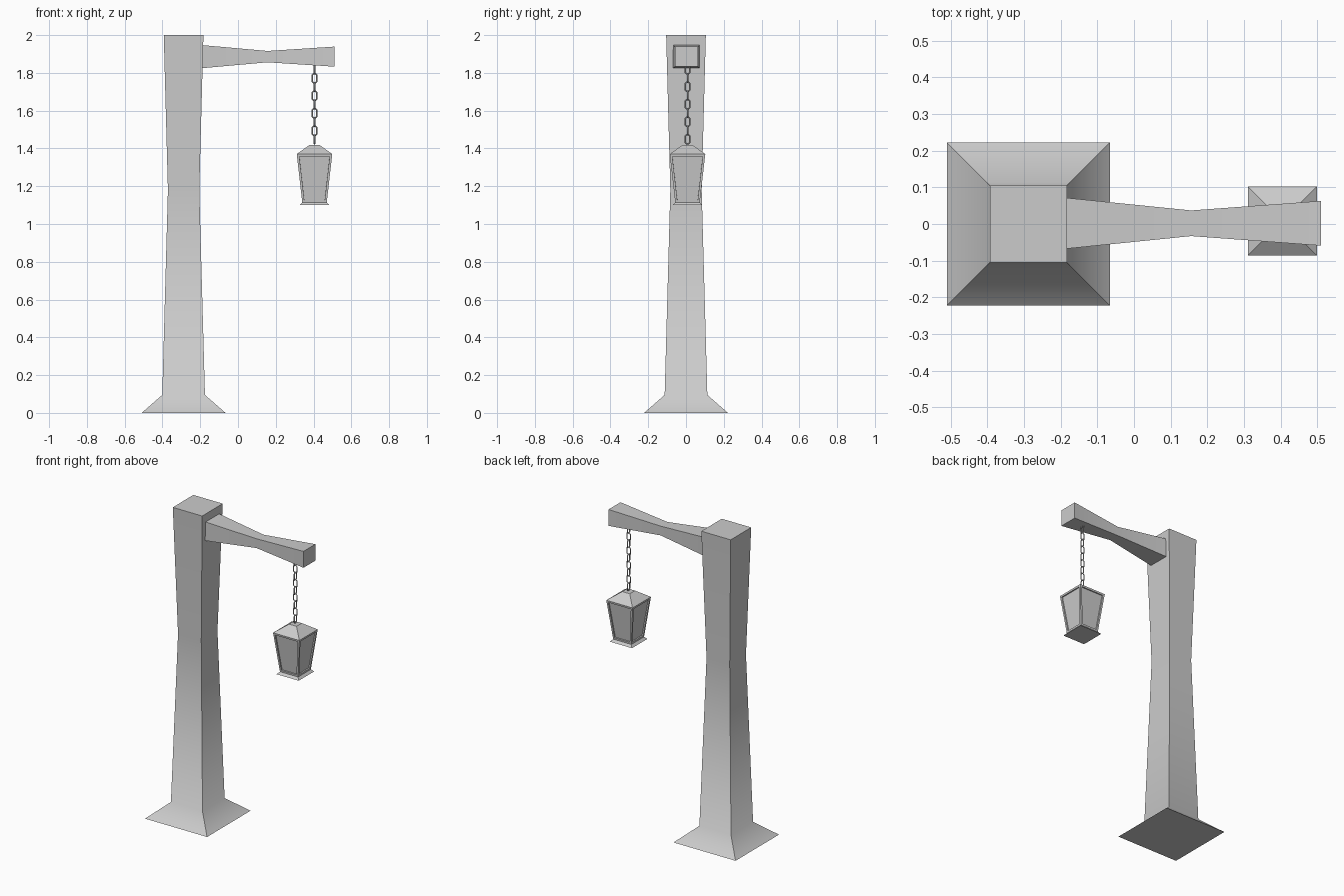
import bpy, bmesh, math
from mathutils import Vector

if "Cube" in bpy.data.objects:
    bpy.data.objects.remove(bpy.data.objects["Cube"])


def make_object(name, bm, angle=30):
    bmesh.ops.recalc_face_normals(bm, faces=bm.faces)
    mesh = bpy.data.meshes.new(name)
    bm.to_mesh(mesh)
    bm.free()
    obj = bpy.data.objects.new(name, mesh)
    bpy.context.collection.objects.link(obj)
    bpy.ops.object.select_all(action='DESELECT')
    obj.select_set(True)
    bpy.context.view_layer.objects.active = obj
    bpy.ops.object.shade_smooth_by_angle(angle=math.radians(angle))
    return obj


def loft(sections, place):
    """Join rectangles (position, half_u, half_v) into a closed body."""
    bm = bmesh.new()
    rings = [[bm.verts.new(place(t, u * su, v * sv))
              for su, sv in ((-1, -1), (1, -1), (1, 1), (-1, 1))]
             for t, u, v in sections]
    sides = []
    for a, b in zip(rings, rings[1:]):
        sides.append([bm.faces.new((a[i], a[(i + 1) % 4], b[(i + 1) % 4], b[i]))
                      for i in range(4)])
    bm.faces.new(rings[0][::-1])
    bm.faces.new(rings[-1])
    return bm, sides


# Post: flared foot, narrow waist, wider top
bm, _ = loft([(0, .222, .222), (.095, .113, .113), (1.18, .083, .083), (2, .105, .105)],
             lambda t, u, v: (-.288 + u, v, t))
make_object("post", bm, 52)

# Arm: pinched in the middle
bm, _ = loft([(-.19, .07, .061), (.156, .035, .030), (.51, .061, .053)],
             lambda t, u, v: (t, .002 + u, 1.886 + v))
make_object("arm", bm)

# Lantern: flared base, tapered body with recessed panes, hipped roof
LX, LY = .405, .008
bm, sides = loft([(1.10, .079, .079), (1.115, .065, .065), (1.37, .094, .094),
                  (1.418, .027, .027)],
                 lambda t, u, v: (LX + u, LY + v, t))
bmesh.ops.recalc_face_normals(bm, faces=bm.faces)
bmesh.ops.inset_individual(bm, faces=sides[1], thickness=.012, use_even_offset=True)
bmesh.ops.inset_individual(bm, faces=sides[1], thickness=.0005, depth=-.008)
make_object("lantern", bm)

# Chain: octagonal links, each turned a quarter from the last
W, L, R, C = .012, .024, .004, .007
outline = [(-W + C, -L), (W - C, -L), (W, -L + C), (W, L - C),
           (W - C, L), (-W + C, L), (-W, L - C), (-W, -L + C)]
for i in range(9):
    curve = bpy.data.curves.new("chain_link", 'CURVE')
    curve.dimensions = '3D'
    curve.bevel_depth = R
    curve.bevel_resolution = 0
    spline = curve.splines.new('POLY')
    spline.points.add(len(outline) - 1)
    spline.use_cyclic_u = True
    for p, (x, z) in zip(spline.points, outline):
        p.co = (x, 0, z, 1)
    link = bpy.data.objects.new(f"chain_link_{i + 1}", curve)
    bpy.context.collection.objects.link(link)
    link.location = Vector((LX, LY, 1.818 - .0462 * i))
    link.rotation_euler.z = 0 if i % 2 else math.pi / 2
    bpy.ops.object.select_all(action='DESELECT')
    link.select_set(True)
    bpy.context.view_layer.objects.active = link
    bpy.ops.object.convert(target='MESH')
